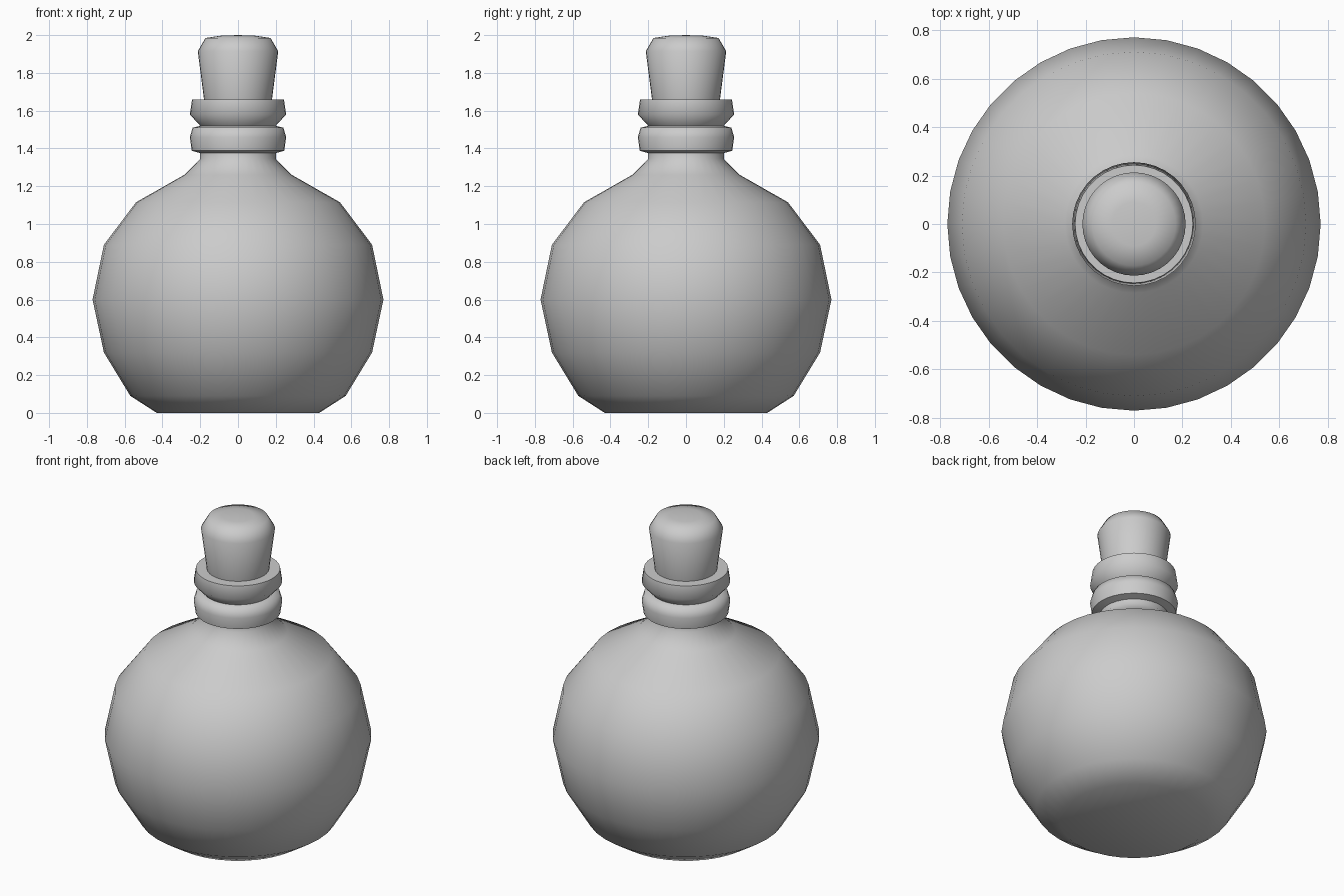
import bpy, math

if "Cube" in bpy.data.objects:
    bpy.data.objects.remove(bpy.data.objects["Cube"])

SEGMENTS = 36

grey = bpy.data.materials.new("plain_grey")
grey.diffuse_color = (0.6, 0.6, 0.6, 1)
grey.use_nodes = True
grey.node_tree.nodes["Principled BSDF"].inputs["Base Color"].default_value = grey.diffuse_color


def lathe(name, profile, angle):
    """Revolve (radius, z) points, bottom to top, around z."""
    verts, faces, rings = [], [], []
    for r, z in profile:
        start = len(verts)
        count = 1 if r == 0 else SEGMENTS
        for i in range(count):
            a = 2 * math.pi * i / SEGMENTS
            verts.append((r * math.cos(a), r * math.sin(a), z))
        rings.append([start + (i % count) for i in range(SEGMENTS)])
    for low, high in zip(rings, rings[1:]):
        for i in range(SEGMENTS):
            j = (i + 1) % SEGMENTS
            face = [low[i], low[j], high[j], high[i]]
            faces.append(list(dict.fromkeys(face)))
    mesh = bpy.data.meshes.new(name)
    mesh.from_pydata(verts, [], faces)
    mesh.materials.append(grey)
    obj = bpy.data.objects.new(name, mesh)
    bpy.context.collection.objects.link(obj)
    bpy.ops.object.select_all(action='DESELECT')
    obj.select_set(True)
    bpy.context.view_layer.objects.active = obj
    bpy.ops.object.shade_smooth_by_angle(angle=math.radians(angle))
    return obj


# Round flask body with neck
lathe("flask_body", [
    (0, 0), (0.43, 0), (0.57, 0.09), (0.71, 0.32), (0.77, 0.60),
    (0.71, 0.89), (0.54, 1.115), (0.285, 1.26), (0.20, 1.345), (0.20, 1.39)], 50)

# Neck ring and flared lip, ending at the mouth
lathe("neck_ring_and_lip", [
    (0.20, 1.375), (0.245, 1.388), (0.255, 1.46), (0.24, 1.51), (0.20, 1.52),
    (0.255, 1.58), (0.243, 1.66), (0.18, 1.66), (0.165, 1.55)], 60)

# Tapered stopper
lathe("stopper", [
    (0, 1.55), (0.163, 1.55), (0.18, 1.66), (0.213, 1.915),
    (0.172, 1.985), (0.09, 1.997), (0, 2.0)], 60)
